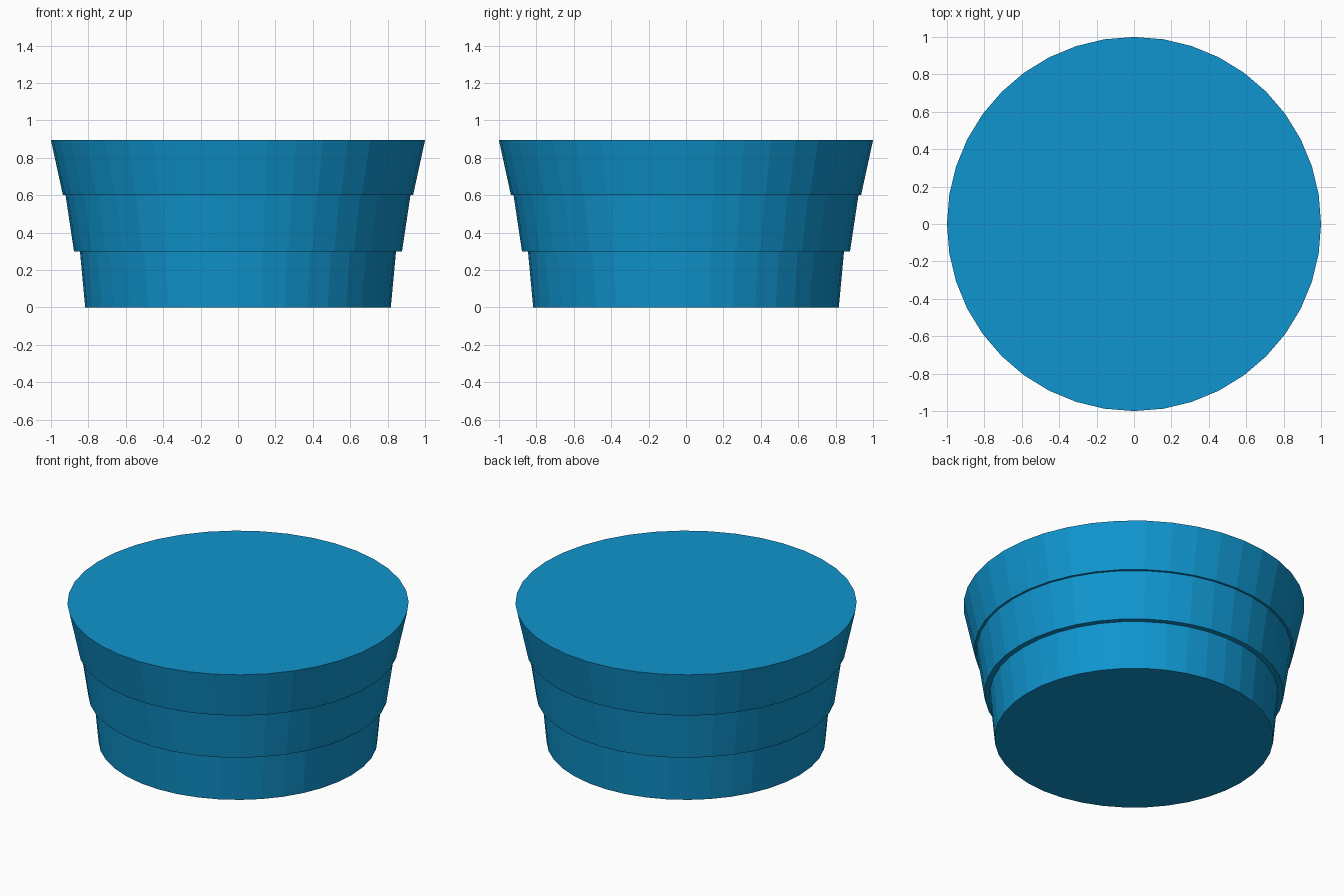
import bpy, bmesh
from math import sin, cos, tau

if "Cube" in bpy.data.objects:
    bpy.data.objects.remove(bpy.data.objects["Cube"])

SIDES = 40

# Body colour
blue = bpy.data.materials.new("blue")
blue.diffuse_color = (0.005, 0.30, 0.62, 1)
blue.use_nodes = True
blue.node_tree.nodes["Principled BSDF"].inputs["Base Color"].default_value = blue.diffuse_color


def lathe(name, profile):
    """Flat-faced solid turned around z from (radius, height) points."""
    bm = bmesh.new()
    rings = [[bm.verts.new((r * cos(tau * i / SIDES), r * sin(tau * i / SIDES), z))
              for i in range(SIDES)] for r, z in profile]
    for low, high in zip(rings, rings[1:]):
        for i in range(SIDES):
            j = (i + 1) % SIDES
            bm.faces.new((low[i], low[j], high[j], high[i]))
    bm.faces.new(rings[0][::-1])
    bm.faces.new(rings[-1])
    mesh = bpy.data.meshes.new(name)
    bm.to_mesh(mesh)
    bm.free()
    mesh.materials.append(blue)
    obj = bpy.data.objects.new(name, mesh)
    bpy.context.collection.objects.link(obj)
    return obj


# Three flared tiers with small flat ledges between them
lathe("stepped_body", [(0.817, 0), (0.845, 0.30),
                       (0.877, 0.30), (0.922, 0.60),
                       (0.936, 0.60), (1.0, 0.894)])
